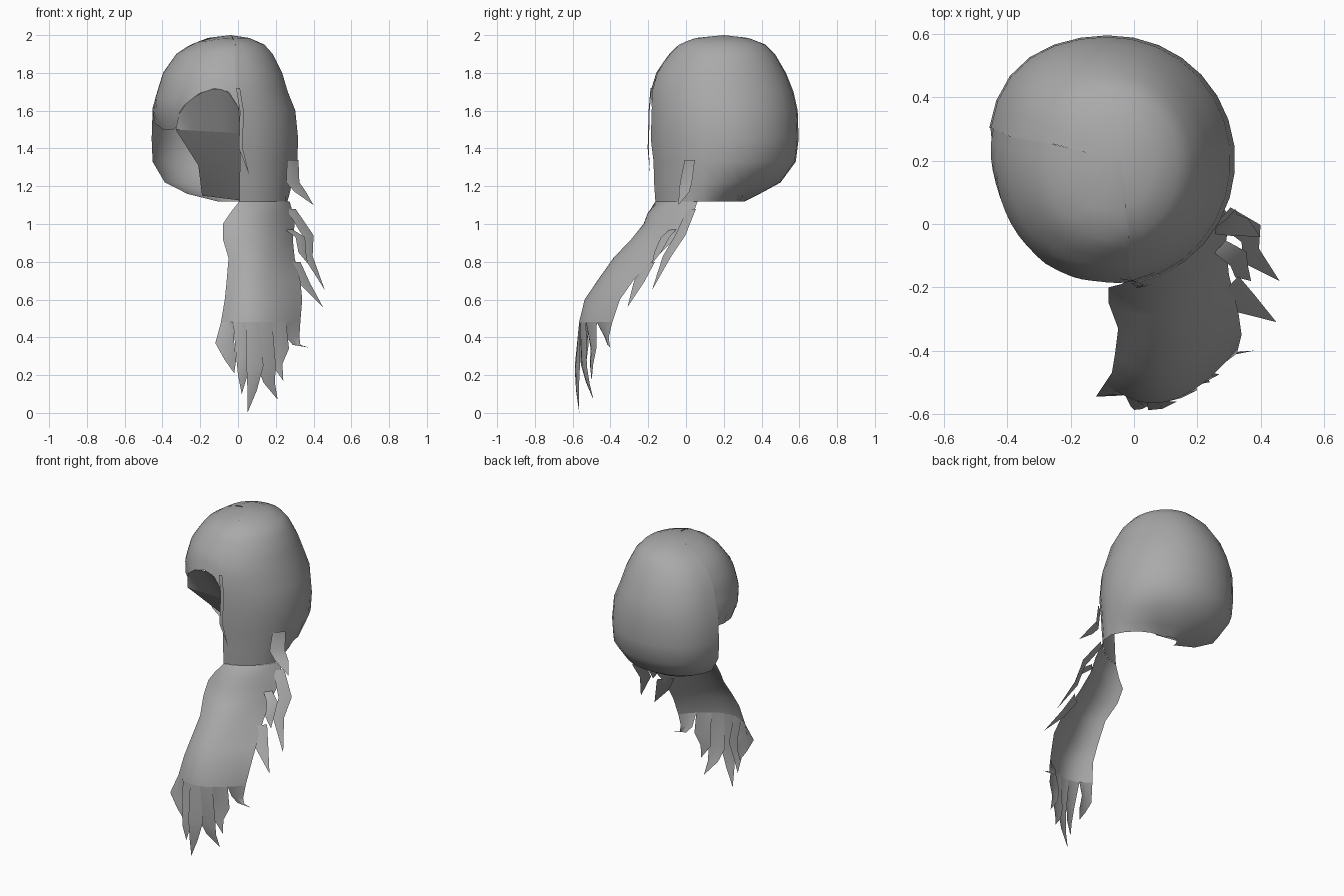
import bpy, math
from mathutils import Vector

cube = bpy.data.objects.get("Cube")
if cube:
    bpy.data.objects.remove(cube)

grey = bpy.data.materials.new("hair_grey")
grey.use_nodes = True
tone = (0.4, 0.4, 0.4, 1)
grey.diffuse_color = tone
grey.node_tree.nodes["Principled BSDF"].inputs["Base Color"].default_value = tone


def sheet(name, rows):
    """Smooth open surface lofted through rows of points, top row first."""
    n = len(rows[0])
    verts = [p for row in rows for p in row]
    faces = [(i * n + j, (i + 1) * n + j, (i + 1) * n + j + 1, i * n + j + 1)
             for i in range(len(rows) - 1) for j in range(n - 1)]
    mesh = bpy.data.meshes.new(name)
    mesh.from_pydata(verts, [], faces)
    mesh.materials.append(grey)
    ob = bpy.data.objects.new(name, mesh)
    bpy.context.collection.objects.link(ob)
    bpy.ops.object.select_all(action='DESELECT')
    ob.select_set(True)
    bpy.context.view_layer.objects.active = ob
    bpy.ops.object.mode_set(mode='EDIT')
    bpy.ops.mesh.select_all(action='SELECT')
    bpy.ops.mesh.remove_doubles(threshold=0.0005)
    bpy.ops.object.mode_set(mode='OBJECT')
    bpy.ops.object.shade_smooth_by_angle(angle=math.radians(60))


def lerp_table(table, t):
    """Linear lookup in rows sorted by rising first value."""
    for a, b in zip(table, table[1:]):
        if t <= b[0]:
            f = (t - a[0]) / (b[0] - a[0])
            return [p + (q - p) * f for p, q in zip(a, b)]
    return list(table[-1])


# Head cap cross-sections: height, centre x, centre y, radius x, radius y
RINGS = [(1.12, -.05, .22, .06, .09), (1.16, -.07, .2, .2, .19),
         (1.22, -.07, .2, .32, .30), (1.33, -.07, .2, .385, .38),
         (1.45, -.07, .2, .39, .395), (1.6, -.075, .2, .38, .39),
         (1.7, -.08, .19, .345, .378), (1.8, -.08, .185, .315, .343),
         (1.9, -.07, .19, .255, .28), (1.95, -.055, .19, .195, .23),
         (1.985, -.05, .19, .11, .14), (2.0, -.04, .2, 0, 0)]


def cap_point(deg, z):
    z, cx, cy, rx, ry = lerp_table(RINGS, z)
    # The gathered side hangs straight, the nape curls under
    if z < 1.33:
        hang = min(1, max(0, (38 - deg) / 60))
        side = .385 - (1.33 - z) * .07
        rx += (side - rx) * hang
        ry += (side - ry) * hang
        cx += (-.07 - cx) * hang
        cy += (.2 - cy) * hang
    # The lower edge of the fringe tucks inward
    if deg > 165 and z < 1.62:
        tuck = 1 - (1.62 - z) * min(1, (deg - 165) / 20)
        rx, ry = rx * tuck, ry * tuck
    # The crown is fuller towards the back right
    full = 1 + .07 * max(0, math.cos(math.radians(deg - 138))) ** 8
    a = math.radians(deg)
    return (cx + rx * full * math.cos(a), cy + ry * full * math.sin(a), z)


# Back and gathered side of the cap
angles = [-78 + 243 * k / 20 for k in range(21)]
sheet("cap_back", [[cap_point(a, r[0]) for a in angles] for r in reversed(RINGS)])

# Fringe with the arched face opening: angle, lower edge height
ARCH = [(165, 1.55), (195, 1.5), (222, 1.5), (232, 1.61), (248, 1.69),
        (264, 1.72), (275, 1.70), (282, 1.62)]
angles = [165 + 117 * k / 18 for k in range(19)]
edges = [lerp_table(ARCH, a)[1] for a in angles]
sheet("cap_fringe", [[cap_point(a, 2 - (2 - e) * (k / 10) ** 1.7)
                      for a, e in zip(angles, edges)] for k in range(11)])

# Lining from the arch back to a level crease, then down to the nape
steps = [k / 8 for k in range(9)]
arch = [cap_point(222 + 60 * t, lerp_table(ARCH, 222 + 60 * t)[1]) for t in steps]
crease = [(-.33 + .35 * t, -.06 + .02 * t, 1.5 - .02 * t) for t in steps]
middle = [(-.21 + .24 * t, .1, 1.31) for t in steps]
nape = [(-.19 + .24 * t, .27, 1.15 - .03 * t) for t in steps]
sheet("fringe_lining", [arch, crease])
sheet("nape_lining", [crease, middle, nape])

# Gathered tail: height, then left, middle and right points (x, y)
TAIL = [(1.06, (-.04, -.19), (.14, -.165), (.29, .04)),
        (1.0, (-.08, -.2), (.12, -.2), (.30, 0)),
        (.92, (-.08, -.25), (.12, -.27), (.29, -.06)),
        (.82, (-.05, -.33), (.12, -.37), (.30, -.16)),
        (.7, (-.06, -.41), (.11, -.46), (.33, -.28)),
        (.6, (-.07, -.47), (.11, -.53), (.34, -.35)),
        (.48, (-.09, -.5), (.11, -.56), (.33, -.39))]


def tail_row(z, left, mid, right):
    l, m, r = Vector(left), Vector(mid), Vector(right)
    c = 2 * m - (l + r) / 2
    row = []
    for k in range(13):
        t = k / 12
        p = l * (1 - t) ** 2 + c * 2 * t * (1 - t) + r * t * t
        row.append((p.x, p.y, z))
    return row


hem = [cap_point(-78 + 56 * k / 12, 1.12) for k in range(13)]
tail_rows = [hem] + [tail_row(*r) for r in TAIL]
sheet("tail_body", tail_rows)


def ribbon(path, turn):
    """Rows of a tapered ribbon: x, y, z and width along its path."""
    return [[(x + s * w / 2, y + s * w * turn / 2 - (1 - abs(s)) * w * .1, z)
             for s in (-1, 0, 1)] for x, y, z, w in path]


# Pointed locks that carry on from the lower edge of the tail
LOCKS = [
    [(-.07, -.53, .37, .1), (-.04, -.535, .28, .06), (-.02, -.54, .21, 0)],
    [(.03, -.565, .3, .08), (.025, -.58, .2, .05), (.02, -.575, .1, 0)],
    [(.09, -.575, .25, .09), (.075, -.575, .12, .05), (.05, -.565, 0, 0)],
    [(.15, -.54, .25, .1), (.165, -.52, .16, .06), (.21, -.49, .07, 0)],
    [(.22, -.49, .34, .1), (.205, -.5, .26, .06), (.24, -.5, .17, 0)],
    [(.29, -.42, .4, .07), (.31, -.41, .36, .04), (.38, -.4, .345, 0)]]
for i, path in enumerate(LOCKS):
    root = tail_rows[-1][2 * i:2 * i + 3]
    sheet(f"tail_lock_{i + 1}", [root] + ribbon(path, .3))

# Loose wisps on the left side
WISPS = [
    [(.29, .02, 1.34, .06), (.29, .0, 1.22, .07), (.33, -.01, 1.17, .06), (.40, -.04, 1.1, 0)],
    [(.28, .03, 1.08, .05), (.37, -.03, .94, .06), (.37, -.1, .83, .05), (.46, -.18, .65, 0)],
    [(.27, -.07, .97, .04), (.33, -.11, .93, .05), (.34, -.15, .85, .04), (.37, -.18, .79, 0)],
    [(.29, -.2, .8, .08), (.35, -.25, .69, .06), (.45, -.31, .56, 0)]]
for i, path in enumerate(WISPS):
    sheet(f"side_wisp_{i + 1}", ribbon(path, .9))

# Thin strand along the edge of the face opening
sheet("face_edge_strand", ribbon([(.0, -.185, 1.72, .02), (.02, -.195, 1.6, .02),
                                  (.015, -.2, 1.4, .02), (.06, -.19, 1.26, 0)], .3))
